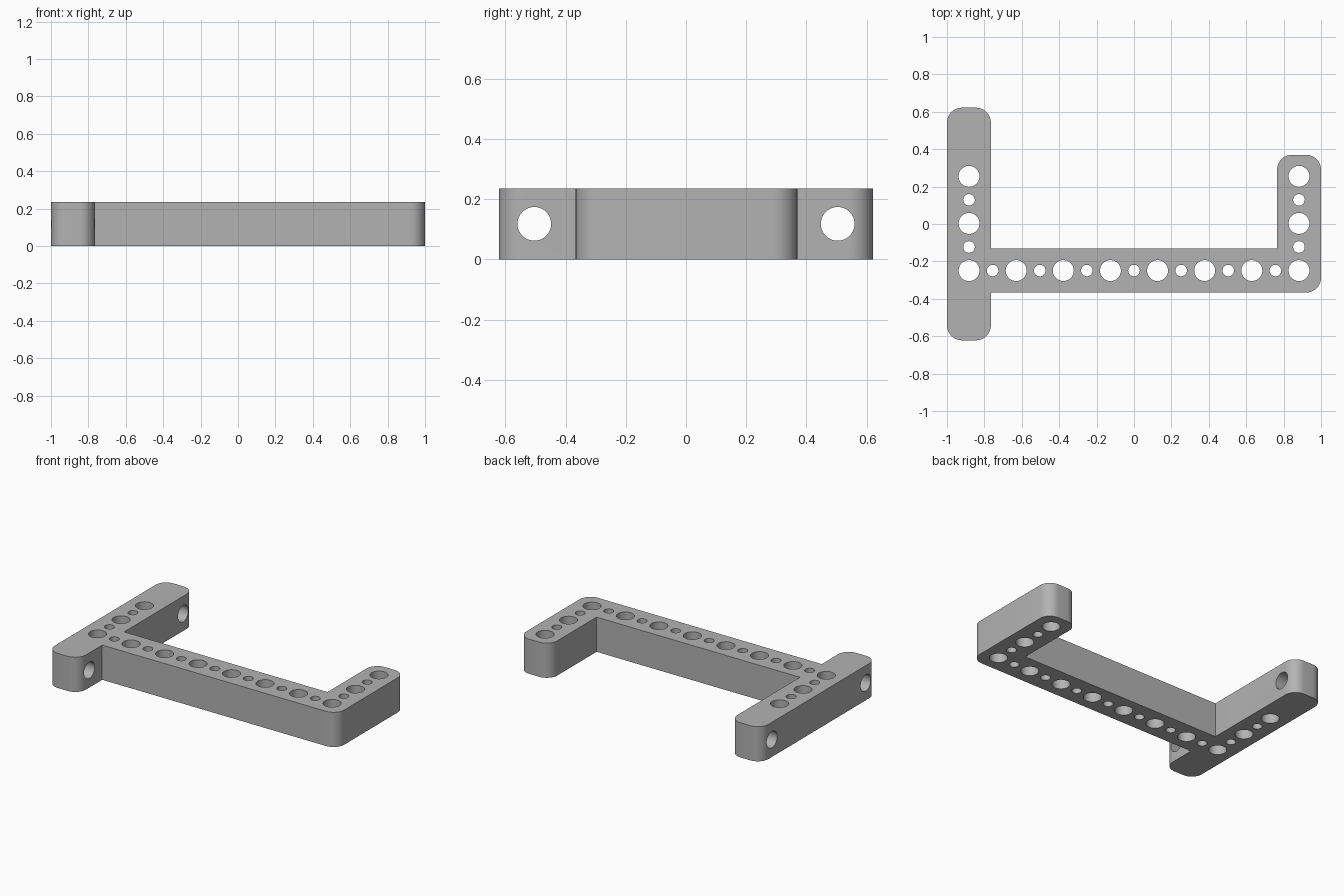
import bpy, bmesh, math
from mathutils import Matrix

cube = bpy.data.objects.get("Cube")
if cube:
    bpy.data.objects.remove(cube, do_unlink=True)

HEIGHT, WIDTH, PITCH = 0.236, 0.235, 0.252
HOLE_X = 0.882           # hole line of both arms
BAR_Y = -0.249           # hole line of the crossbar
FRONT, BACK = -0.622, 0.622
LARGE, SMALL, CORNER = 0.056, 0.031, 0.08

grey = bpy.data.materials.new("grey")
grey.use_nodes = True
grey.diffuse_color = (0.45, 0.45, 0.45, 1)
grey.node_tree.nodes["Principled BSDF"].inputs["Base Color"].default_value = grey.diffuse_color


def make_object(name, bm):
    mesh = bpy.data.meshes.new(name)
    bmesh.ops.recalc_face_normals(bm, faces=bm.faces)
    bm.to_mesh(mesh)
    bm.free()
    mesh.materials.append(grey)
    obj = bpy.data.objects.new(name, mesh)
    bpy.context.collection.objects.link(obj)
    return obj


# Bracket: one outline with rounded outer corners, extruded upward
bm = bmesh.new()
inner = 1 - WIDTH
bar_front, bar_back = BAR_Y - WIDTH / 2, BAR_Y + WIDTH / 2
outline = [  # x, y, rounded
    (-1, FRONT, True), (-inner, FRONT, True), (-inner, bar_front, False),
    (1, bar_front, True), (1, 0.37, True), (inner, 0.37, True),
    (inner, bar_back, False), (-inner, bar_back, False),
    (-inner, BACK, True), (-1, BACK, True)]
verts = [bm.verts.new((x, y, 0)) for x, y, _ in outline]
base = bm.faces.new(verts)
rounded = [v for v, point in zip(verts, outline) if point[2]]
bmesh.ops.bevel(bm, geom=rounded, offset=CORNER, offset_type='OFFSET',
                segments=10, profile=0.5, affect='VERTICES')
top = bmesh.ops.extrude_face_region(bm, geom=bm.faces[:])
bmesh.ops.translate(bm, vec=(0, 0, HEIGHT),
                    verts=[v for v in top["geom"] if isinstance(v, bmesh.types.BMVert)])
bracket = make_object("bracket", bm)

# Hole cutters: alternating large and small rows, plus cross holes in the long arm
bm = bmesh.new()


def add_hole(x, y, radius, sideways=False):
    turn = Matrix.Rotation(math.pi / 2, 4, 'Y') if sideways else Matrix()
    bmesh.ops.create_cone(bm, cap_ends=True, segments=40, radius1=radius, radius2=radius,
                          depth=2 * HEIGHT, matrix=Matrix.Translation((x, y, HEIGHT / 2)) @ turn)


for i in range(15):
    add_hole(-HOLE_X + i * PITCH / 2, BAR_Y, SMALL if i % 2 else LARGE)
for side in (-1, 1):
    for i in range(1, 5):
        add_hole(side * HOLE_X, BAR_Y + i * PITCH / 2, SMALL if i % 2 else LARGE)
    add_hole(-HOLE_X, side * 0.504, LARGE, sideways=True)
cutter = make_object("hole_cutter", bm)
cutter.hide_render = True

# Cut the holes and smooth the curved walls
bpy.ops.object.select_all(action='DESELECT')
bracket.select_set(True)
bpy.context.view_layer.objects.active = bracket
cut = bracket.modifiers.new("holes", 'BOOLEAN')
cut.operation, cut.solver, cut.object = 'DIFFERENCE', 'EXACT', cutter
bpy.ops.object.modifier_apply(modifier=cut.name)
bpy.data.objects.remove(cutter, do_unlink=True)
bpy.ops.object.shade_smooth_by_angle(angle=math.radians(30))
